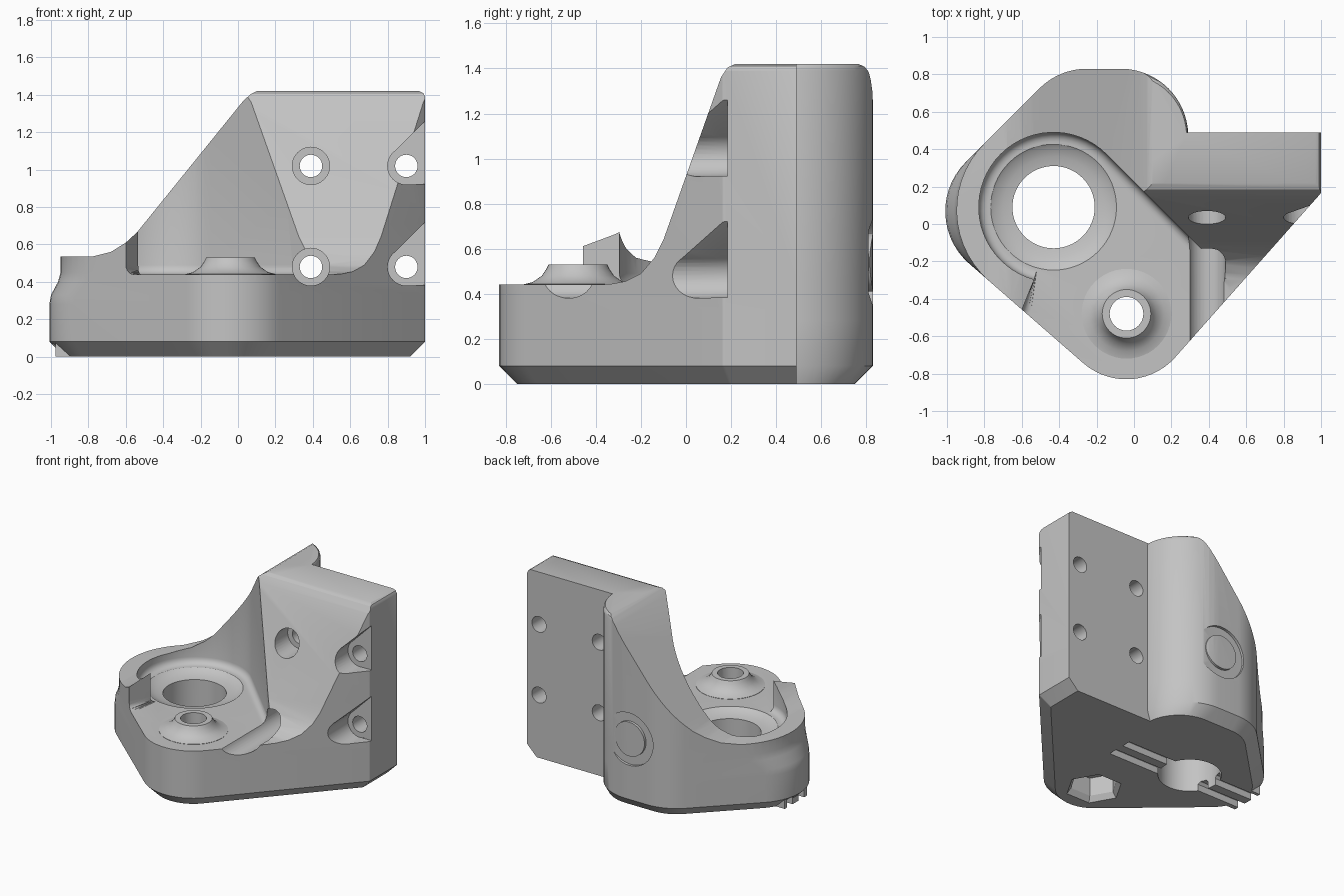
import bpy, bmesh
from math import cos, sin, pi, radians
from mathutils import Matrix, Vector

old = bpy.data.objects.get("Cube")
if old:
    bpy.data.objects.remove(old, do_unlink=True)

HOLE = (-0.43, 0.09)      # large bore centre
BOSS = (-0.04, -0.48)     # front screw boss centre
FLOOR, TOP = 0.44, 1.42


def loft(name, rings, closed=False, matrix=Matrix()):
    """Solid skinned through rings of equal point count, facing outwards."""
    bm = bmesh.new()
    rows = [[bm.verts.new(p) for p in ring] for ring in rings]
    count = len(rows[0])
    pairs = list(zip(rows, rows[1:]))
    if closed:
        pairs.append((rows[-1], rows[0]))
    else:
        bm.faces.new(rows[0][::-1])
        bm.faces.new(rows[-1])
    for a, b in pairs:
        for i in range(count):
            j = (i + 1) % count
            bm.faces.new((a[i], a[j], b[j], b[i]))
    bm.transform(matrix)
    bm.normal_update()
    bmesh.ops.triangulate(bm, faces=bm.faces[:])
    if bm.calc_volume(signed=True) < 0:
        bmesh.ops.reverse_faces(bm, faces=bm.faces[:])
    mesh = bpy.data.meshes.new(name)
    bm.to_mesh(mesh)
    bm.free()
    obj = bpy.data.objects.new(name, mesh)
    bpy.context.scene.collection.objects.link(obj)
    return obj


def lathe(name, profile, matrix=Matrix(), sides=48, closed=False):
    rings = [[(r * cos(2 * pi * i / sides), r * sin(2 * pi * i / sides), z)
              for i in range(sides)] for r, z in profile]
    return loft(name, rings, closed, matrix)


def prism(name, points, low, high, axis):
    place = {'x': lambda a, b, h: (h, a, b),
             'y': lambda a, b, h: (a, h, b),
             'z': lambda a, b, h: (a, b, h)}[axis]
    return loft(name, [[place(a, b, h) for a, b in points] for h in (low, high)])


# Plan outline: normal angle, distance, inset weight, radius of the corner before it
SIDES = [(-41.6, 0.638, 1, 0.35), (0, 1.0, 1, 0.02), (90, 0.49, 0, 0),
         (0, 0.29, 0.3, 0.03), (90, 0.83, 1, 0.36), (135, 0.87, 1, 0.36),
         (228.9, 0.739, 1, None)]


def crossing(a1, d1, a2, d2):
    m = Matrix(((cos(a1), sin(a1)), (cos(a2), sin(a2))))
    return m.inverted() @ Vector((d1, d2))


def outline(z, inset, bulge):
    points = []
    for i, (angle, dist, weight, radius) in enumerate(SIDES):
        p_angle, p_dist, p_weight, _ = SIDES[i - 1]
        radius = bulge if radius is None else radius
        if radius > 0.1:
            radius -= inset
        a1, a2 = radians(p_angle), radians(angle)
        if i == 0:
            a1 -= 2 * pi
        c = crossing(a1, p_dist - p_weight * inset - radius,
                     a2, dist - weight * inset - radius)
        if radius == 0:
            points.append((c.x, c.y, z))
            continue
        steps = 14 if radius > 0.1 else 4
        for k in range(steps + 1):
            a = a1 + (a2 - a1) * k / steps
            points.append((c.x + radius * cos(a), c.y + radius * sin(a), z))
    return points


def seat(z, inset):
    """Round seat, its rim end, and the open front up to the diagonal wall."""
    r = 0.4 - inset
    points = [(HOLE[0] + r * cos(radians(a)), HOLE[1] + r * sin(radians(a)), z)
              for a in range(45, 256, 6)]
    diagonal = points[0][0] + points[0][1]
    return points + [(-0.6 + inset, -0.46, z), (-0.75 + inset, -1.1, z),
                     (diagonal + 1.1, -1.1, z)]


# Main block, with the low bulge at the left corner and chamfered foot
body = loft("corner_bracket", [outline(*level) for level in (
    (0, 0.08, 0.37), (0.08, 0, 0.37), (0.28, 0, 0.37), (0.33, 0, 0.39),
    (0.40, 0, 0.47), (0.45, 0, 0.5), (1.39, 0, 0.5), (1.41, 0.01, 0.5),
    (TOP, 0.03, 0.5))])

# Shelf pocket with a filleted floor
fillet = [(FLOOR + 0.05 * (1 - cos(t * pi / 10)), 0.05 * (1 - sin(t * pi / 10)))
          for t in range(6)]
cuts = [loft("shelf_pocket", [seat(z, k) for z, k in fillet + [(1.7, 0)]])]

# Leaning front wall with a curved foot
lean = [(-1.2, 0.442), (-0.34, 0.442), (-0.27, 0.455), (-0.2, 0.49),
        (-0.14, 0.56), (-0.1, 0.64), (0.155, 1.36), (0.185, 1.405),
        (0.23, 1.425), (0.23, 1.7), (-1.2, 1.7)]
cuts.append(prism("front_wall_cut", lean, 0, 1.3, 'x'))

# Sloping left shoulder running down to the rim
slope = [(0.11, 1.425), (0.07, 1.405), (0.03, 1.37), (-0.54, 0.665),
         (-0.6, 0.61), (-0.68, 0.56), (-0.78, 0.535), (-1.3, 0.535),
         (-1.3, 1.7), (0.11, 1.7)]
cuts.append(prism("shoulder_cut", slope, -1.2, 1.2, 'y'))

# Screw boss on the shelf and the lug at the foot of the bulge
at_boss = Matrix.Translation((*BOSS, 0))
adds = [
    lathe("screw_boss", [(0.24, 0.3), (0.24, 0.442), (0.2, 0.452), (0.16, 0.48),
          (0.14, 0.51), (0.13, 0.53)], at_boss),
    prism("tie_lug", [(-0.975, -0.07), (-0.7, -0.07), (-0.7, 0.2),
          (-0.975, 0.2)], 0, 0.12, 'z'),
]

# Bores: large rod hole with eased mouth, screw hole and nut recess
late_cuts = [
    lathe("rod_bore", [(0.22, -0.1), (0.22, 0.4), (0.27, 0.408), (0.32, 0.428),
          (0.35, 0.45), (0.35, 0.5)], Matrix.Translation((*HOLE, 0)), 64),
    lathe("screw_bore", [(0.09, -0.1), (0.09, 0.8)], at_boss, 32),
    lathe("nut_recess", [(0.23, -0.04), (0.17, 0.04), (0.17, 0.18)], at_boss, 6),
]

# Wall screws with counterbores; the outer pair opens to the side under a roof
to_y = Matrix.Rotation(pi / 2, 4, 'X')
for x in (0.39, 0.9):
    for z in (0.48, 1.02):
        late_cuts.append(lathe("wall_screw", [(0.06, -1), (0.06, -0.185),
                         (0.1, -0.185), (0.1, 1.3)],
                         Matrix.Translation((x, 0, z)) @ to_y, 32))
        if x > 0.5:
            late_cuts.append(prism("side_relief", [(x - 0.07, z + 0.07),
                             (x + 0.2, z + 0.34), (x + 0.2, z - 0.095),
                             (x, z - 0.099)], -1, 0.184, 'y'))

# Tie channels under the foot
for y in (0.0, 0.14):
    late_cuts.append(prism("tie_channel", [(y - 0.035, -0.1), (y + 0.035, -0.1),
                     (y + 0.035, 0.05), (y + 0.02, 0.07), (y - 0.02, 0.07),
                     (y - 0.035, 0.05)], -1.2, 0.19, 'x'))

# Plain round groove on the back face
late_cuts.append(lathe("back_groove", [(0.13, -0.9), (0.2, -0.9), (0.2, -0.81),
                 (0.13, -0.81)], Matrix.Translation((-0.1, 0, 0.54)) @ to_y,
                 closed=True))

# Combine everything into one solid
for operation, tools in (('DIFFERENCE', cuts), ('UNION', adds),
                         ('DIFFERENCE', late_cuts)):
    for tool in tools:
        mod = body.modifiers.new(tool.name, 'BOOLEAN')
        mod.operation, mod.solver, mod.object = operation, 'MANIFOLD', tool
graph = bpy.context.evaluated_depsgraph_get()
solid = bpy.data.meshes.new_from_object(body.evaluated_get(graph))
body.modifiers.clear()
body.data = solid
for tool in cuts + adds + late_cuts:
    bpy.data.objects.remove(tool, do_unlink=True)

# Single grey material
grey = bpy.data.materials.new("plain_grey")
grey.use_nodes = True
grey.diffuse_color = (0.55, 0.55, 0.55, 1)
grey.node_tree.nodes["Principled BSDF"].inputs["Base Color"].default_value = grey.diffuse_color
solid.materials.clear()
solid.materials.append(grey)
for face in solid.polygons:
    face.material_index = 0

bpy.ops.object.select_all(action='DESELECT')
body.select_set(True)
bpy.context.view_layer.objects.active = body
bpy.ops.object.shade_smooth_by_angle(angle=radians(32))
